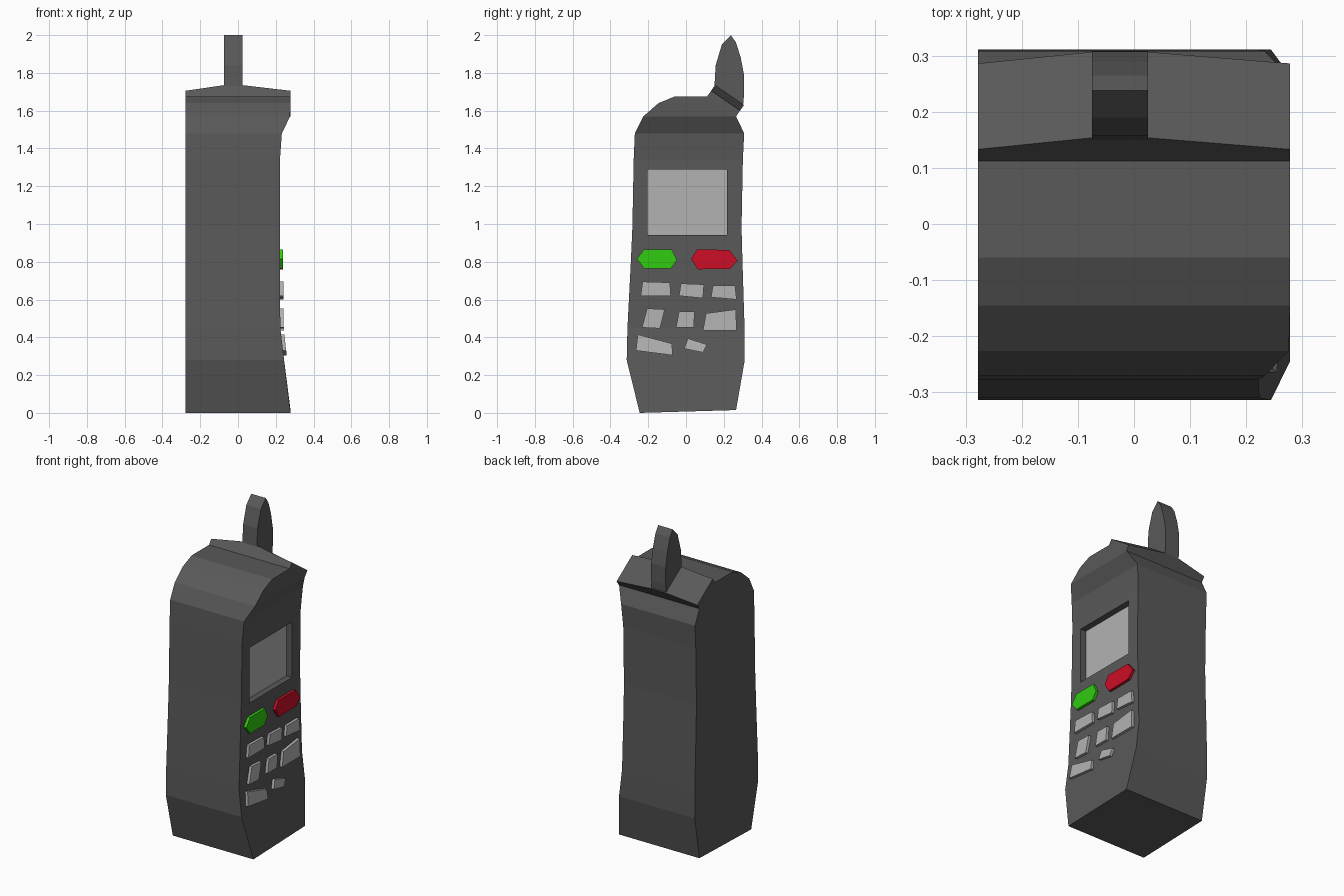
import bpy, bmesh
from mathutils import Vector

if "Cube" in bpy.data.objects:
    bpy.data.objects.remove(bpy.data.objects["Cube"])


def material(name, rgb):
    m = bpy.data.materials.new(name)
    m.diffuse_color = (*rgb, 1)
    m.use_nodes = True
    m.node_tree.nodes["Principled BSDF"].inputs["Base Color"].default_value = m.diffuse_color
    return m


DARK = material("dark_grey", (0.1, 0.1, 0.1))
PALE = material("pale_grey", (0.45, 0.45, 0.45))
GREEN = material("green", (0.03, 0.6, 0.005))
RED = material("red", (0.6, 0.004, 0.02))


def loft(name, rings, mat):
    """Skin a stack of equal-length rings and cap both ends."""
    bm = bmesh.new()
    vs = [[bm.verts.new(p) for p in r] for r in rings]
    n = len(vs[0])
    for a, b in zip(vs, vs[1:]):
        for i in range(n):
            j = (i + 1) % n
            bm.faces.new((a[i], a[j], b[j], b[i]))
    bm.faces.new(vs[0][::-1])
    bm.faces.new(vs[-1])
    bmesh.ops.recalc_face_normals(bm, faces=bm.faces)
    me = bpy.data.meshes.new(name)
    bm.to_mesh(me)
    bm.free()
    me.materials.append(mat)
    ob = bpy.data.objects.new(name, me)
    bpy.context.collection.objects.link(ob)
    return ob


def box(name, x, y, z, mat):
    return loft(name, [[(h, y[0], z[0]), (h, y[1], z[0]), (h, y[1], z[1]), (h, y[0], z[1])]
                       for h in x], mat)


# Body sections: height, left y, right y, keypad-face x
SECTIONS = [
    (0.00, -0.245, 0.265, 0.278), (0.28, -0.314, 0.311, 0.244),
    (0.45, -0.310, 0.310, 0.224), (0.80, -0.292, 0.299, 0.222),
    (0.98, -0.284, 0.294, 0.222), (1.34, -0.277, 0.301, 0.222),
    (1.48, -0.271, 0.308, 0.232), (1.57, -0.226, 0.265, 0.276),
    (1.64, -0.145, 0.163, 0.278), (1.675, -0.06, 0.112, 0.278)]
BACK = -0.278
rings = [[(BACK, a, z), (x, a, z), (x, b, z), (BACK, b, z)] for z, a, b, x in SECTIONS]
rings[0][2:] = [(x, y, 0.015) for x, y, _ in rings[0][2:]]
body = loft("body", rings, DARK)

# Screen recess and panel
SY, SZ = (-0.205, 0.217), (0.943, 1.288)
cutter = box("screen_cutter", (0.18, 0.4), SY, SZ, DARK)
mod = body.modifiers.new("recess", 'BOOLEAN')
mod.operation, mod.solver, mod.object = 'DIFFERENCE', 'EXACT', cutter
bpy.context.view_layer.objects.active = body
bpy.ops.object.modifier_apply(modifier="recess")
bpy.data.objects.remove(cutter)
box("screen", (0.17, 0.183), SY, SZ, PALE)

# Sloping top cap, extruded down the slope
up = Vector((0, 0.57, 0.82))
start, end = Vector((0, 0.112, 1.675)), Vector((0, 0.265, 1.57))
outline = [(BACK, 0), (0.278, 0), (0.278, 0.037), (0.025, 0.073), (-0.075, 0.073), (BACK, 0.037)]
loft("top_cap", [[o + Vector((x, 0, 0)) + up * n for x, n in outline] for o in (start, end)], DARK)

# Antenna blade
blade = [(0.15, 1.72), (0.157, 1.84), (0.19, 1.95), (0.238, 2.0), (0.265, 1.96),
         (0.29, 1.88), (0.307, 1.79), (0.307, 1.68), (0.302, 1.625)]
loft("antenna", [[(x, y, z) for y, z in blade] for x in (-0.075, 0.025)], DARK)


def face_x(z):
    for (z0, _, _, x0), (z1, _, _, x1) in zip(SECTIONS, SECTIONS[1:]):
        if z <= z1:
            return x0 + (x1 - x0) * (z - z0) / (z1 - z0)


def key(name, pts, mat):
    loft(name, [[(face_x(z) + d, y, z) for y, z in pts] for d in (-0.02, 0.017)], mat)


# Call and end buttons
key("call_button", [(-0.26, 0.815), (-0.222, 0.865), (-0.075, 0.865),
                    (-0.048, 0.81), (-0.08, 0.765), (-0.222, 0.765)], GREEN)
key("end_button", [(0.027, 0.815), (0.058, 0.865), (0.228, 0.863),
                   (0.273, 0.807), (0.233, 0.763), (0.063, 0.76)], RED)

# Uneven number keys
KEYS = [
    [(-0.23, 0.695), (-0.085, 0.69), (-0.08, 0.62), (-0.24, 0.62)],
    [(-0.027, 0.685), (0.095, 0.68), (0.09, 0.607), (-0.037, 0.62)],
    [(0.143, 0.675), (0.26, 0.675), (0.268, 0.6), (0.132, 0.612)],
    [(-0.206, 0.553), (-0.112, 0.548), (-0.138, 0.447), (-0.233, 0.452)],
    [(-0.037, 0.537), (0.046, 0.537), (0.041, 0.452), (-0.053, 0.452)],
    [(0.106, 0.527), (0.264, 0.548), (0.268, 0.437), (0.09, 0.437)],
    [(-0.255, 0.415), (-0.075, 0.367), (-0.07, 0.305), (-0.265, 0.33)],
    [(0.01, 0.394), (0.111, 0.362), (0.09, 0.32), (-0.01, 0.34)]]
for i, pts in enumerate(KEYS, 1):
    key(f"number_key_{i}", pts, PALE)
